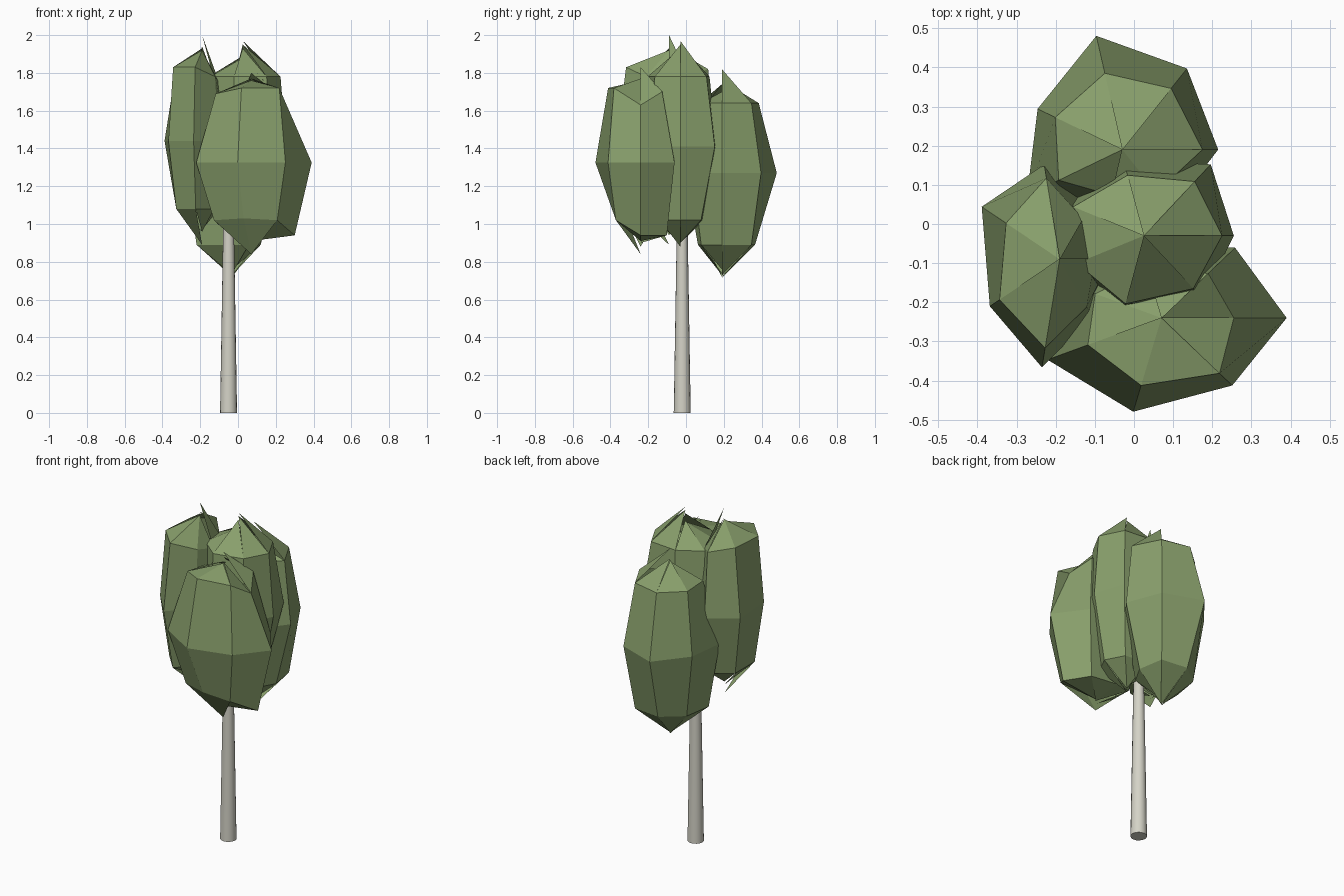
import bpy, bmesh
from math import pi, cos, sin, atan2


def material(name, rgb):
    m = bpy.data.materials.new(name)
    m.diffuse_color = (*rgb, 1)
    return m


leaf = material("leaf_green", (0.25, 0.35, 0.15))
bark = material("pale_bark", (0.66, 0.65, 0.57))


def clump(name, x, y, stretch, tops, bottoms, rings):
    """Seven-sided faceted blob: rings of (z, seven radii); each end facet has its own tip height."""
    bm = bmesh.new()
    angles = [atan2(stretch * sin(2 * pi * k / 7), cos(2 * pi * k / 7)) for k in range(7)]
    loops = []
    for z, radii in rings:
        zs = z if isinstance(z, tuple) else (z,) * 7
        loops.append([bm.verts.new((x + r * cos(a), y + r * sin(a), h))
                      for r, a, h in zip(radii, angles, zs)])
    for k in range(7):
        n = (k + 1) % 7
        bm.faces.new((bm.verts.new((x, y, tops[k])), loops[0][k], loops[0][n]))
        for a, b in zip(loops, loops[1:]):
            bm.faces.new((a[k], b[k], b[n], a[n]))
        bm.faces.new((bm.verts.new((x, y, bottoms[k])), loops[-1][n], loops[-1][k]))
    mesh = bpy.data.meshes.new(name)
    bm.to_mesh(mesh)
    bm.free()
    mesh.materials.append(leaf)
    bpy.context.collection.objects.link(bpy.data.objects.new(name, mesh))


# Foliage clumps
clump("foliage_front", 0.07, -0.24, 0.76,
      (1.83, 1.80, 1.77, 1.77, 1.76, 1.76, 1.77), (.91, .90, .90, .88, .84, .84, .91), [
    ((1.63, 1.70, 1.70, 1.68, 1.69, 1.72, 1.72), (.185, .165, .13, .18, .20, .18, .205)),
    (1.325, (.32, .26, .19, .28, .31, .25, .25)),
    ((.94, .94, .96, 1.0, 1.02, 1.03, 1.02), (.23, .20, .14, .19, .21, .14, .19))])
clump("foliage_back", -0.03, 0.19, 1.0,
      (1.82, 1.76, 1.75, 1.74, 1.74, 1.70, 1.70), (.73, .72, .715, .72, .73, .74, .76), [
    (1.64, (.205, .20, .20, .19, .18, .12, .14)),
    (1.27, (.245, .265, .298, .24, .27, .20, .20)),
    (0.89, (.15, .20, .18, .18, .21, .13, .14))])
clump("foliage_middle", 0.025, -0.03, 0.85,
      (1.97, 1.95, 1.89, 1.88, 1.88, 1.93, 1.95), (.90, .90, .92, .93, .92, .90, .88), [
    (1.78, (.20, .19, .16, .195, .185, .18, .185)),
    (1.41, (.23, .25, .20, .22, .20, .20, .22)),
    (1.02, (.16, .15, .13, .15, .14, .14, .15))])
clump("foliage_left", -0.19, -0.09, 1.4,
      (2.0, 1.94, 1.93, 1.93, 1.92, 1.92, 1.92), (.97, .97, .96, .94, .89, .96, .97), [
    ((1.75, 1.78, 1.82, 1.83, 1.83, 1.83, 1.78), (.09, .12, .21, .165, .185, .23, .14)),
    (1.44, (.13, .16, .245, .24, .215, .28, .17)),
    (1.08, (.09, .11, .17, .165, .165, .21, .13))])

# Tapered trunk
bpy.ops.mesh.primitive_cone_add(vertices=16, radius1=0.045, radius2=0.025, depth=1.2,
                                location=(-0.05, -0.02, 0.6))
trunk = bpy.context.object
trunk.name = "trunk"
trunk.data.materials.append(bark)
bpy.ops.object.shade_smooth_by_angle()
